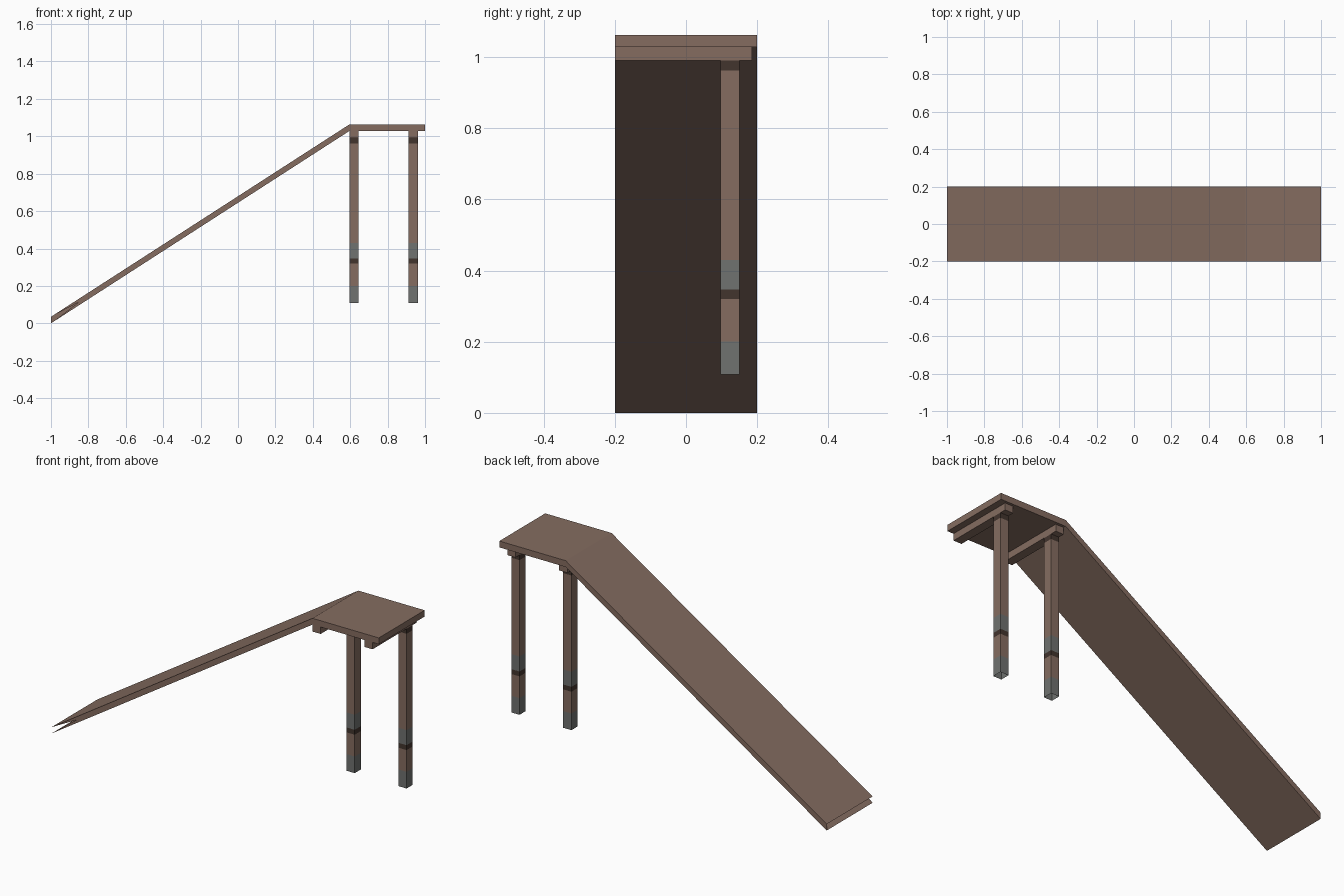
import bpy, bmesh

if "Cube" in bpy.data.objects:
    bpy.data.objects.remove(bpy.data.objects["Cube"])


def material(name, rgb):
    m = bpy.data.materials.new(name)
    m.diffuse_color = (*rgb, 1)
    m.use_nodes = True
    m.node_tree.nodes["Principled BSDF"].inputs["Base Color"].default_value = m.diffuse_color
    return m


BROWN = material("brown wood", (0.235, 0.152, 0.118))
DARK = material("dark band", (0.055, 0.035, 0.027))
GREY = material("weathered grey", (0.160, 0.168, 0.160))


def make_object(name, bm, mats):
    me = bpy.data.meshes.new(name)
    bm.to_mesh(me)
    bm.free()
    for m in mats:
        me.materials.append(m)
    ob = bpy.data.objects.new(name, me)
    bpy.context.collection.objects.link(ob)
    return ob


def box(name, x0, x1, y0, y1, z0, z1):
    bm = bmesh.new()
    bmesh.ops.create_cube(bm, size=1)
    for v in bm.verts:
        v.co = (x0 if v.co.x < 0 else x1, y0 if v.co.y < 0 else y1, z0 if v.co.z < 0 else z1)
    return make_object(name, bm, [BROWN])


X_TOP, Y, T, H = 0.595, 0.2, 0.035, 1.063

# Platform
box("platform", X_TOP, 1.0, -Y, Y, H - T, H)

# Ramp: thin sloped board, open at the low end, small notch in its front edge
bm = bmesh.new()
low = [bm.verts.new(p) for p in ((-1, -Y, 0), (-1, Y, 0), (-1, Y, T), (-1, -Y, T))]
high = [bm.verts.new(p) for p in ((X_TOP, -Y, H - T), (X_TOP, Y, H - T), (X_TOP, Y, H), (X_TOP, -Y, H))]
notch = bm.verts.new((-0.85, -Y, 0.15 * (H - T) / (X_TOP + 1) + T / 2))
bm.faces.new((low[0], low[1], high[1], high[0]))       # underside
bm.faces.new((low[1], low[2], high[2], high[1]))       # back edge
bm.faces.new((low[2], low[3], high[3], high[2]))       # top
bm.faces.new((low[0], high[0], notch))                 # front edge around the notch
bm.faces.new((notch, high[0], high[3]))
bm.faces.new((notch, high[3], low[3]))
make_object("ramp", bm, [BROWN])

# Cross beams under the platform, each carried by one post
LEVELS = [0.108, 0.20, 0.32, 0.347, 0.43, 0.962, 0.99]
BANDS = [2, 0, 1, 2, 0, 1]
for label, x0 in (("inner", 0.595), ("outer", 0.912)):
    x1 = x0 + 0.05
    box(label + "_beam", x0, x1, -Y, 0.185, 0.99, H - T)

    # Post: square tube with coloured bands by height
    bm = bmesh.new()
    rings = [[bm.verts.new((x, y, z)) for x, y in ((x0, 0.097), (x1, 0.097), (x1, 0.15), (x0, 0.15))]
             for z in LEVELS]
    for a, b, band in zip(rings, rings[1:], BANDS):
        for i in range(4):
            j = (i + 1) % 4
            bm.faces.new((a[i], a[j], b[j], b[i])).material_index = band
    make_object(label + "_post", bm, [BROWN, DARK, GREY])
